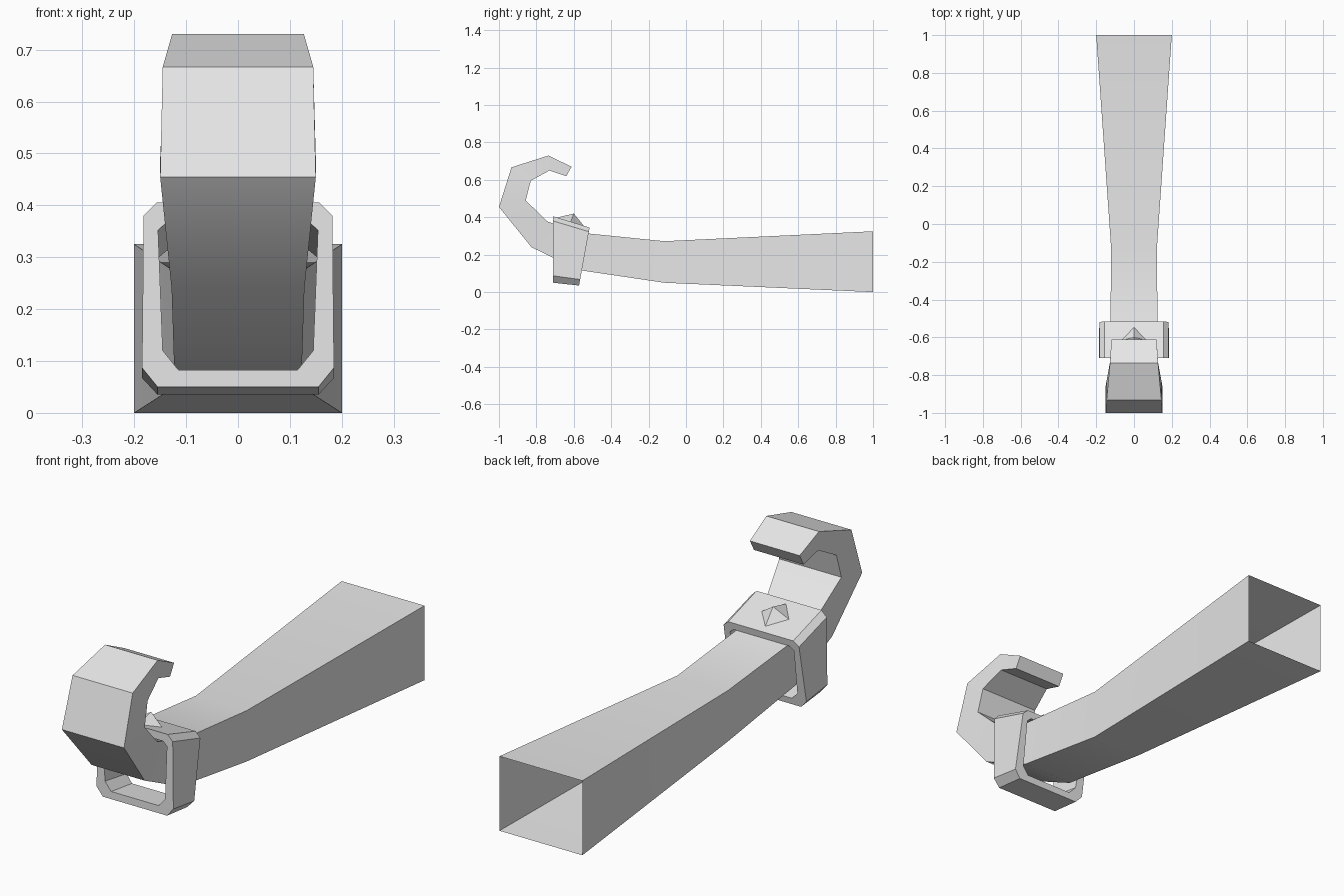
import bpy, bmesh, math

cube = bpy.data.objects.get("Cube")
if cube:
    bpy.data.objects.remove(cube, do_unlink=True)

# One plain grey for every part
grey = bpy.data.materials.new("plain grey")
grey.use_nodes = True
grey.diffuse_color = (0.8, 0.8, 0.8, 1)
grey.node_tree.nodes["Principled BSDF"].inputs["Base Color"].default_value = (0.8, 0.8, 0.8, 1)


def loft(name, loops, closed=False, cap_start=False, smooth=False):
    """Join successive vertex loops with quads."""
    bm = bmesh.new()
    rings = [[bm.verts.new(p) for p in loop] for loop in loops]
    pairs = list(zip(rings, rings[1:]))
    if closed:
        pairs.append((rings[-1], rings[0]))
    for a, b in pairs:
        for i in range(len(a)):
            j = (i + 1) % len(a)
            bm.faces.new((a[i], a[j], b[j], b[i]))
    if cap_start:
        bm.faces.new(rings[0])
    bmesh.ops.recalc_face_normals(bm, faces=bm.faces)
    mesh = bpy.data.meshes.new(name)
    bm.to_mesh(mesh)
    bm.free()
    mesh.materials.append(grey)
    obj = bpy.data.objects.new(name, mesh)
    bpy.context.collection.objects.link(obj)
    if smooth:
        bpy.ops.object.select_all(action='DESELECT')
        obj.select_set(True)
        bpy.context.view_layer.objects.active = obj
        bpy.ops.object.shade_smooth_by_angle(angle=math.radians(30))
    return obj


# Hooked arm, open at the wide end: outer y, z, inner y, z, half width
sections = [
    (-0.612, 0.67, -0.64, 0.62, 0.12),
    (-0.735, 0.73, -0.73, 0.65, 0.127),
    (-0.933, 0.667, -0.83, 0.595, 0.145),
    (-1.0, 0.455, -0.857, 0.49, 0.15),
    (-0.826, 0.24, -0.74, 0.377, 0.128),
    (-0.575, 0.118, -0.56, 0.317, 0.124),
    (-0.115, 0.05, -0.115, 0.272, 0.122),
    (1.0, 0.0, 1.0, 0.325, 0.2),
]
loft("hooked_arm",
     [[(-w, oy, oz), (w, oy, oz), (w, iy, iz), (-w, iy, iz)]
      for oy, oz, iy, iz, w in sections],
     cap_start=True, smooth=True)


# Chamfered cuff around the wrist, its back end lower and slanted
def mirrored(half):
    return half + [(-x, z) for x, z in reversed(half)]


def front(profile):
    return [(x, -0.71, z) for x, z in profile]


def back(profile):
    return [(x, -0.58 + 0.16 * z, 0.035 + (z - 0.05) * 0.873) for x, z in profile]


outer = mirrored([(0.155, 0.05), (0.185, 0.087), (0.182, 0.38), (0.157, 0.405)])
inner = mirrored([(0.115, 0.083), (0.145, 0.12), (0.154, 0.352), (0.135, 0.37)])
loft("wrist_cuff", [front(outer), back(outer), back(inner), front(inner)], closed=True)

# Pyramid stud on top of the cuff
base = [(0, -0.69, 0.398), (0.07, -0.617, 0.373), (0, -0.543, 0.35), (-0.07, -0.617, 0.373)]
stud = loft("cuff_stud", [base, [(0, -0.6, 0.42)] * 4])
bm = bmesh.new()
bm.from_mesh(stud.data)
bmesh.ops.remove_doubles(bm, verts=bm.verts, dist=0.0001)
bmesh.ops.recalc_face_normals(bm, faces=bm.faces)
bm.to_mesh(stud.data)
bm.free()
